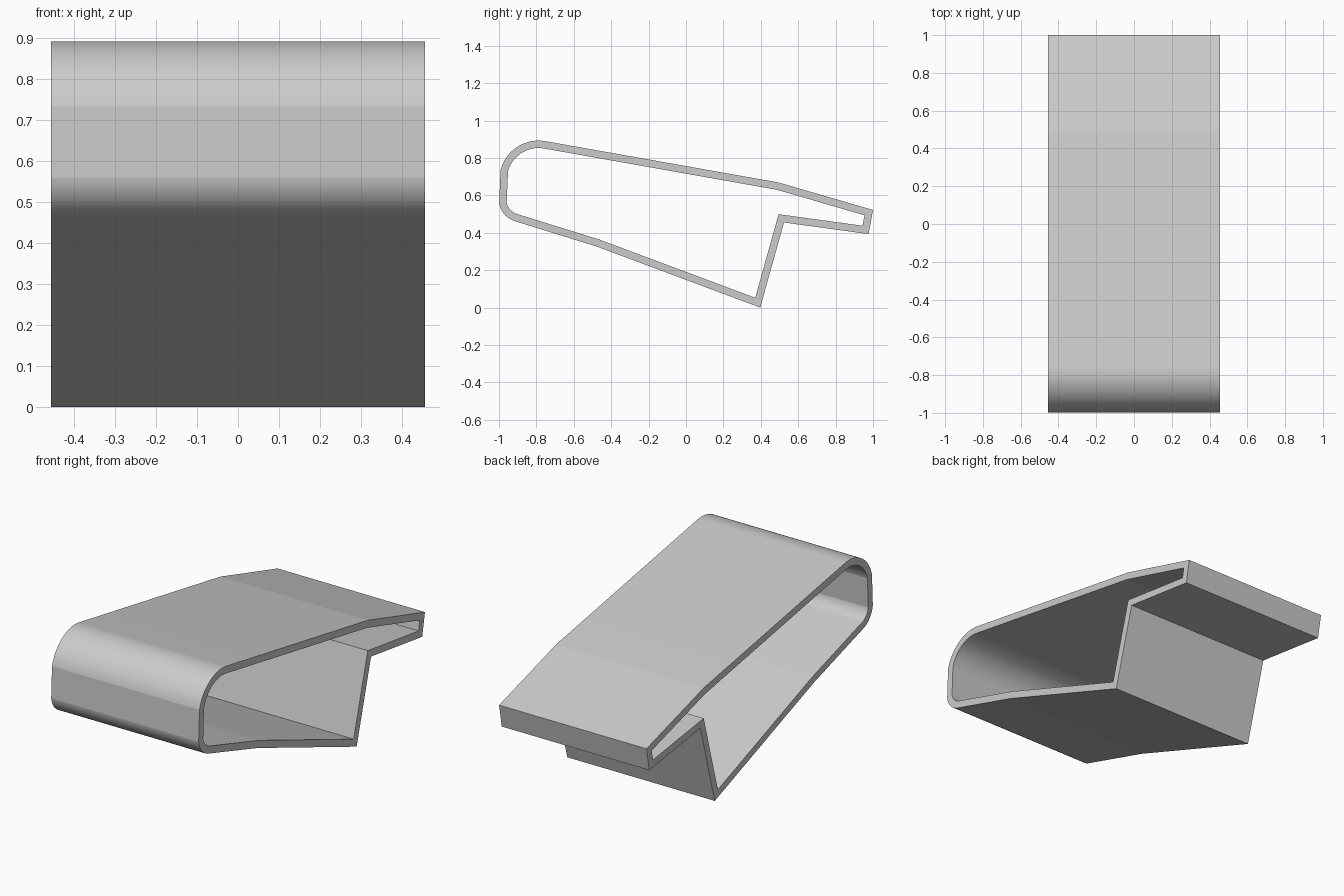
import bpy, bmesh
from math import cos, sin, radians
from mathutils import Vector

old = bpy.data.objects.get("Cube")
if old:
    bpy.data.objects.remove(old, do_unlink=True)

HALF_WIDTH = 0.456
WALL = 0.04

mat = bpy.data.materials.new("light grey")
mat.use_nodes = True
grey = (0.6, 0.6, 0.6, 1)
mat.diffuse_color = grey
mat.node_tree.nodes["Principled BSDF"].inputs["Base Color"].default_value = grey


def arc(cy, cz, r, start, end, steps=40):
    angles = [radians(start + (end - start) * i / steps) for i in range(steps + 1)]
    return [Vector((cy + r * cos(a), cz + r * sin(a))) for a in angles]


def inset(points, d):
    """Mitred inward offset of a closed counter-clockwise outline."""
    result = []
    for i, p in enumerate(points):
        e1 = (p - points[i - 1]).normalized()
        e2 = (points[(i + 1) % len(points)] - p).normalized()
        n1, n2 = Vector((-e1.y, e1.x)), Vector((-e2.y, e2.x))
        result.append(p + (n1 + n2) * d / (1 + n1.dot(n2)))
    return result


# Side outline: stepped tail, long top, rounded nose, sloping underside
outer = [Vector(p) for p in ((0.397, 0), (0.524, 0.455), (0.976, 0.393),
                             (1.0, 0.522), (0.495, 0.669))]
outer += arc(-0.788, 0.683, 0.21, 80, 165.5)
outer += arc(-0.88, 0.577, 0.12, 188, 252.8)
outer += [Vector((-0.479, 0.327))]
inner = inset(outer, WALL)

# Hollow sleeve swept across the width, open at both sides
bm = bmesh.new()
rings = [[bm.verts.new((x, p.x, p.y)) for p in loop]
         for x, loop in ((-HALF_WIDTH, outer), (HALF_WIDTH, outer),
                         (HALF_WIDTH, inner), (-HALF_WIDTH, inner))]
n = len(outer)
for k in range(4):
    a, b = rings[k], rings[(k + 1) % 4]
    for i in range(n):
        j = (i + 1) % n
        bm.faces.new((a[i], a[j], b[j], b[i]))
bmesh.ops.recalc_face_normals(bm, faces=bm.faces)
mesh = bpy.data.meshes.new("sleeve_shell")
bm.to_mesh(mesh)
bm.free()
mesh.materials.append(mat)
shell = bpy.data.objects.new("sleeve_shell", mesh)
bpy.context.collection.objects.link(shell)

# Smooth the rounded nose, keep the bends crisp
bpy.ops.object.select_all(action='DESELECT')
shell.select_set(True)
bpy.context.view_layer.objects.active = shell
bpy.ops.object.shade_smooth_by_angle(angle=radians(2.5))
